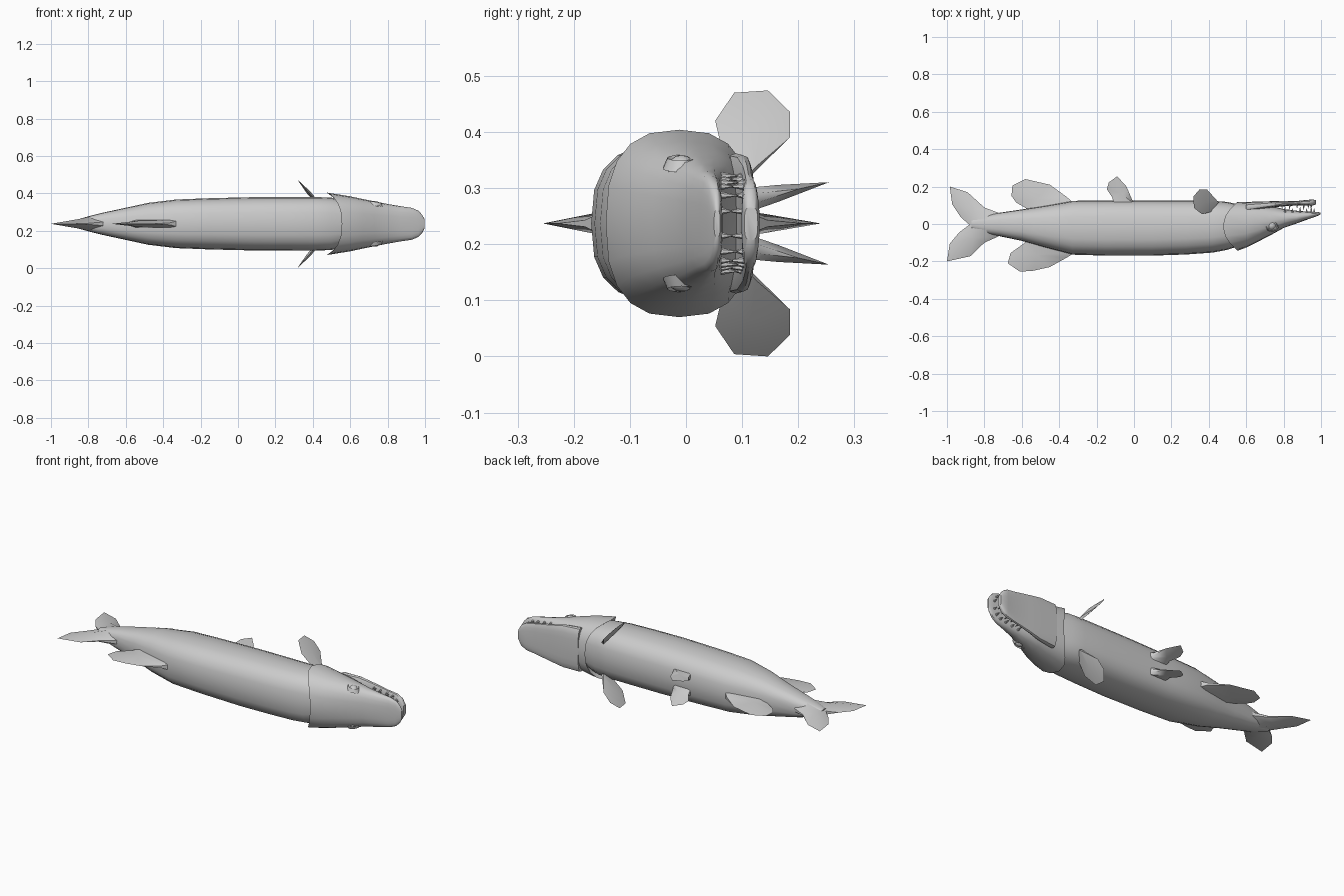
import bpy, bmesh, math
from mathutils import Vector, Matrix

MID = 0.237  # height of the fish's plane of symmetry
grey = bpy.data.materials.new("grey")
grey.diffuse_color = (0.6, 0.6, 0.6, 1)


def finish(name, bm, angle=40):
    bmesh.ops.recalc_face_normals(bm, faces=bm.faces)
    me = bpy.data.meshes.new(name)
    bm.to_mesh(me)
    bm.free()
    me.materials.append(grey)
    ob = bpy.data.objects.new(name, me)
    bpy.context.collection.objects.link(ob)
    bpy.ops.object.select_all(action='DESELECT')
    ob.select_set(True)
    bpy.context.view_layer.objects.active = ob
    bpy.ops.object.shade_smooth_by_angle(angle=math.radians(angle))
    return ob


def loft(name, sections, power, sides=20, angle=40):
    """Skin rounded-box rings: (x, back y, belly y, half width, rim curve)."""
    bm = bmesh.new()
    rings = []
    for x, ya, yb, hw, k in sections:
        ring = []
        for i in range(sides):
            a = 2 * math.pi * i / sides
            c, s = math.cos(a), math.sin(a)
            c = math.copysign(abs(c) ** (2 / power), c)
            s = math.copysign(abs(s) ** (2 / power), s)
            ring.append(bm.verts.new((x + k * c * c, (ya + yb) / 2 + (yb - ya) / 2 * c, MID + hw * s)))
        rings.append(ring)
    for a, b in zip(rings, rings[1:]):
        for i in range(sides):
            j = (i + 1) % sides
            bm.faces.new((a[i], a[j], b[j], b[i]))
    bm.faces.new(rings[0])
    bm.faces.new(rings[-1])
    return finish(name, bm, angle)


def fin(name, outline, centre, place):
    """Thin blade: outline points (u, v, half thickness) fanned to a thick centre."""
    bm = bmesh.new()
    sides = []
    for s in (1, -1):
        ring = [bm.verts.new(place(u, v, s * t)) for u, v, t in outline]
        c = bm.verts.new(place(centre[0], centre[1], s * centre[2]))
        for i in range(len(ring)):
            bm.faces.new((ring[i], ring[(i + 1) % len(ring)], c))
        sides.append(ring)
    a, b = sides
    for i in range(len(a)):
        j = (i + 1) % len(a)
        bm.faces.new((a[i], a[j], b[j], b[i]))
    bmesh.ops.remove_doubles(bm, verts=bm.verts, dist=0.0004)
    return finish(name, bm, 50)


# Body, from tail stalk to neck
loft("body", [
    (-0.87, -0.025, 0.025, 0.020, 0), (-0.80, -0.050, 0.045, 0.040, 0),
    (-0.72, -0.065, 0.060, 0.060, 0), (-0.60, -0.090, 0.078, 0.086, 0),
    (-0.48, -0.125, 0.097, 0.112, 0), (-0.33, -0.164, 0.124, 0.130, 0),
    (-0.15, -0.169, 0.126, 0.137, 0), (0.10, -0.169, 0.126, 0.143, 0),
    (0.28, -0.163, 0.126, 0.143, 0), (0.42, -0.153, 0.124, 0.143, 0),
    (0.50, -0.138, 0.118, 0.140, 0), (0.60, -0.105, 0.095, 0.115, 0)], 2.7)

# Head with flared gill covers, tapering into the upper jaw
loft("head", [
    (0.53, -0.120, 0.095, 0.125, 0.05), (0.475, -0.143, 0.119, 0.167, 0.08),
    (0.60, -0.122, 0.116, 0.147, 0.01), (0.67, -0.091, 0.112, 0.132, 0),
    (0.73, -0.060, 0.098, 0.120, 0), (0.80, -0.021, 0.080, 0.106, 0),
    (0.87, 0.003, 0.071, 0.094, 0), (0.93, 0.025, 0.066, 0.085, 0),
    (0.965, 0.037, 0.065, 0.070, 0), (0.985, 0.045, 0.064, 0.048, 0),
    (0.997, 0.050, 0.061, 0.025, 0)], 2.6)

# Lower jaw
loft("lower_jaw", [
    (0.60, 0.060, 0.118, 0.125, 0), (0.70, 0.080, 0.121, 0.122, 0),
    (0.78, 0.093, 0.123, 0.106, 0), (0.87, 0.099, 0.123, 0.089, 0),
    (0.925, 0.099, 0.129, 0.079, 0), (0.955, 0.099, 0.131, 0.060, 0),
    (0.972, 0.104, 0.128, 0.030, 0)], 3)

# Teeth along both jaws
bm = bmesh.new()
slots = [(0.80, 0.085), (0.84, 0.079), (0.88, 0.073), (0.915, 0.066), (0.94, 0.050), (0.955, 0.022)]
for i, (x, dz) in enumerate(slots):
    for side in (1, -1):
        for sign, root in ((1, 0.062), (-1, 0.105)):
            length = 0.032 if (i + (sign > 0)) % 2 else 0.022
            pos = Vector((x + 0.008 * sign, root + sign * length / 2, MID + side * dz))
            m = Matrix.Translation(pos) @ Matrix.Rotation(-sign * math.pi / 2, 4, 'X')
            bmesh.ops.create_cone(bm, cap_ends=True, segments=6, radius1=0.007,
                                  radius2=0.0005, depth=length, matrix=m)
finish("teeth", bm)

# Eyes with raised lids
for side, label in ((1, "left"), (-1, "right")):
    bm = bmesh.new()
    bmesh.ops.create_uvsphere(bm, u_segments=14, v_segments=8, radius=0.026,
                              matrix=Matrix.Translation((0.735, -0.008, MID + side * 0.096)))
    finish(label + "_eye", bm)
    bm = bmesh.new()
    rows = []
    for i in range(14):
        a = 2 * math.pi * i / 14
        row = []
        for r, h in ((0.040, 0.098), (0.030, 0.117), (0.023, 0.108)):
            x = 0.735 + r * math.cos(a)
            slope = -0.17 * (x - 0.735)
            row.append(bm.verts.new((x, -0.008 + 0.85 * r * math.sin(a), MID + side * (h + slope))))
        rows.append(row)
    for i in range(14):
        a, b = rows[i], rows[(i + 1) % 14]
        for j in range(2):
            bm.faces.new((a[j], a[j + 1], b[j + 1], b[j]))
    finish(label + "_eyelid", bm)


def flat(u, v, t):
    return (u, v, MID + t)


# Upright fins on the plane of symmetry
fin("dorsal_fin", [(-0.31, -0.150, 0.02), (-0.36, -0.180, 0.006), (-0.45, -0.230, 0), (-0.54, -0.250, 0),
                   (-0.61, -0.255, 0), (-0.675, -0.210, 0), (-0.66, -0.155, 0), (-0.59, -0.105, 0.005),
                   (-0.56, -0.075, 0.02)], (-0.52, -0.165, 0.018), flat)
fin("anal_fin", [(-0.32, 0.110, 0.02), (-0.36, 0.145, 0.006), (-0.45, 0.210, 0), (-0.58, 0.240, 0),
                 (-0.65, 0.205, 0), (-0.655, 0.150, 0), (-0.63, 0.115, 0), (-0.57, 0.080, 0.005),
                 (-0.53, 0.060, 0.02)], (-0.52, 0.135, 0.018), flat)
fin("upper_tail_lobe", [(-0.72, 0.058, 0.01), (-0.80, 0.088, 0.003), (-0.89, 0.170, 0), (-0.985, 0.200, 0),
                        (-0.972, 0.105, 0), (-0.925, 0.035, 0), (-0.88, -0.004, 0.010), (-0.74, 0.0, 0.05)],
    (-0.86, 0.070, 0.024), flat)
fin("lower_tail_lobe", [(-0.72, -0.064, 0.01), (-0.80, -0.100, 0.003), (-0.875, -0.172, 0), (-1.0, -0.200, 0),
                        (-0.985, -0.105, 0), (-0.935, -0.045, 0), (-0.88, -0.004, 0.010), (-0.74, 0.0, 0.05)],
    (-0.86, -0.075, 0.024), flat)

# Paired fins, mirrored across the plane of symmetry
for side, label in ((1, "left"), (-1, "right")):
    def pelvic(u, v, t):
        return (u, v, MID + side * (0.046 + 0.22 * (v - 0.13) + t))

    def pectoral(u, v, t):
        return (0.425 - 0.87 * (v - 0.35) + t, u, MID + side * (v - MID + 0.6 * t))

    fin(label + "_pelvic_fin", [(0.0, 0.110, 0.022), (-0.01, 0.130, 0.008), (-0.04, 0.200, 0), (-0.09, 0.255, 0),
                                (-0.135, 0.222, 0), (-0.145, 0.185, 0), (-0.115, 0.140, 0.006),
                                (-0.11, 0.105, 0.022)], (-0.075, 0.165, 0.015), pelvic)
    fin(label + "_pectoral_fin", [(0.115, 0.325, 0.006), (0.065, 0.365, 0), (0.052, 0.420, 0), (0.086, 0.470, 0),
                                  (0.146, 0.474, 0), (0.185, 0.436, 0), (0.185, 0.390, 0), (0.125, 0.335, 0.006)],
        (0.115, 0.405, 0.009), pectoral)
